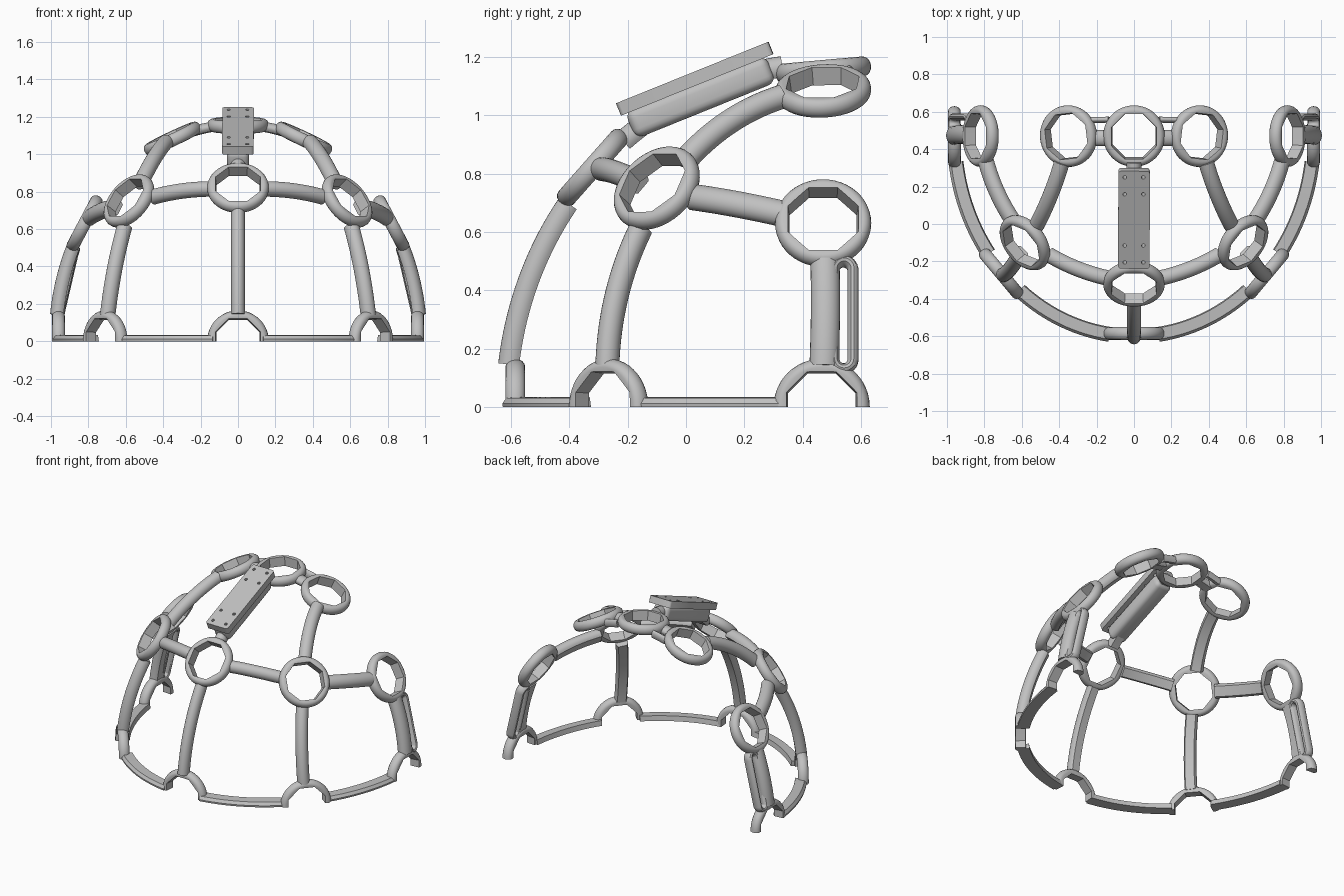
import bpy, bmesh
from math import cos, sin, pi, radians, sqrt
from mathutils import Vector, Matrix

if "Cube" in bpy.data.objects:
    bpy.data.objects.remove(bpy.data.objects["Cube"])

grey = bpy.data.materials.new("light grey plastic")
grey.use_nodes = True
GREY = (0.53, 0.53, 0.53, 1)
grey.diffuse_color = GREY
grey.node_tree.nodes["Principled BSDF"].inputs["Base Color"].default_value = GREY

# Head shell: an ellipsoid that all parts lie on
MID = Vector((0, 0.47, 0))
AXES = Vector((0.97, 1.08, 1.17))


def shell(p):
    """Project a point onto the shell."""
    d = Vector(p) - MID
    u = Vector([d[i] / AXES[i] for i in range(3)]).normalized()
    return MID + u * AXES


def normal(p):
    d = Vector(p) - MID
    return Vector([d[i] / AXES[i] ** 2 for i in range(3)]).normalized()


def finish(name, bm, angle=35):
    bmesh.ops.recalc_face_normals(bm, faces=bm.faces)
    mesh = bpy.data.meshes.new(name)
    bm.to_mesh(mesh)
    bm.free()
    mesh.materials.append(grey)
    ob = bpy.data.objects.new(name, mesh)
    bpy.context.collection.objects.link(ob)
    bpy.ops.object.select_all(action="DESELECT")
    ob.select_set(True)
    bpy.context.view_layer.objects.active = ob
    bpy.ops.object.shade_smooth_by_angle(angle=radians(angle))


def loft(name, loops, closed=False):
    """Skin a list of equal cross-sections."""
    bm = bmesh.new()
    rows = [[bm.verts.new(p) for p in loop] for loop in loops]
    n = len(rows[0])
    pairs = list(zip(rows, rows[1:]))
    if closed:
        pairs.append((rows[-1], rows[0]))
    else:
        bm.faces.new(rows[0])
        bm.faces.new(rows[-1])
    for a, b in pairs:
        for i in range(n):
            j = (i + 1) % n
            bm.faces.new((a[i], a[j], b[j], b[i]))
    finish(name, bm)


def sweep(name, path, profile, closed=False):
    """Sweep a (side, outward) profile along a path on the shell."""
    loops = []
    last = len(path) - 1
    for i, p in enumerate(path):
        before = path[i - 1] if closed or i else p
        after = path[(i + 1) % len(path)] if closed or i < last else p
        t = (after - before).normalized()
        n = normal(p)
        n = (n - t * n.dot(t)).normalized()
        s = t.cross(n)
        loops.append([p + s * u + n * v for u, v in profile])
    loft(name, loops, closed)


def rounded(half_width, height=0.042, floor=0.03):
    """Cross-section rounded outside and flat inside."""
    start = -pi / 6
    arc = [start + (pi - 2 * start) * i / 16 for i in range(17)]
    top = [(half_width * cos(a), height * sin(a)) for a in arc]
    return top + [(-half_width * 0.72, -floor), (half_width * 0.72, -floor)]


def ring(name, centre, n, half=False):
    """Ring with a round rim and an eight-sided opening."""
    c, n = Vector(centre), Vector(n).normalized()
    s = n.cross(Vector((0, 0, 1))).normalized()
    up = s.cross(n)
    rim = [(0.137 + 0.028 * cos(k * pi / 8), 0.034 * sin(k * pi / 8)) for k in range(-4, 5)]
    loops = []
    for i in range(25 if half else 48):
        a = 2 * pi * i / 48
        off = (a + pi / 8) % (pi / 4) - pi / 8
        inner = 0.115 / cos(off)
        section = [(inner, -0.032)] + rim + [(inner + 0.006, 0.032)]
        d = s * cos(a) + up * sin(a)
        loops.append([c + d * r + n * h for r, h in section])
    loft(name, loops, not half)


def arm(name, a, b, half_width=0.04, bend=(0, 0, 0)):
    """Curved strut between two rings, trimmed at their rims."""
    a, b, bend = Vector(a), Vector(b), Vector(bend)
    ts = [i / 60 for i in range(61)]
    path = [shell(a.lerp(b, t) + bend * (4 * t * (1 - t))) for t in ts]
    path = [p for p in path if min((p - a).length, (p - b).length) > 0.137]
    sweep(name, path, rounded(half_width))


def base_band(name, a, b):
    """Flat band on the ground between two arches."""
    a, b = Vector(a), Vector(b)
    cut = 0.135 / (b - a).length
    path = [shell(a.lerp(b, cut + (1 - 2 * cut) * i / 14)) for i in range(15)]
    section = [(-0.05, 0), (0.028, 0), (0.03, 0.012), (0.016, 0.031), (-0.044, 0.034)]
    loops = []
    for p in path:
        n = normal(p)
        loops.append([p + n * u + Vector((0, 0, v)) for u, v in section])
    loft(name, loops)


# Rings and arches on the centre line
crown = Vector((0, 0.47, 1.155))
brow = Vector((0, -0.32, 0.82))
front_foot = Vector((0, -0.585, 0))
ring("crown_ring", crown, (0, -0.09, 1))
ring("brow_ring", brow, normal(brow))
ring("front_arch", front_foot, (0, -1, 0), half=True)
arm("front_arm", front_foot, brow, 0.037)
arm("ridge_arm", brow, crown)

# Mirrored parts; the model's left is +x
for side, sx in (("left", 1), ("right", -1)):
    upper = Vector((0.35 * sx, 0.47, 1.083))
    temple = Vector((0.583 * sx, -0.1, 0.75))
    ear = Vector((0.82 * sx, 0.47, 0.63))
    temple_foot = Vector((0.71 * sx, -0.265, 0))
    ear_foot = Vector((0.96 * sx, 0.465, 0))

    ring(side + "_crown_ring", upper, normal(upper) + Vector((0, -0.05, 0)))
    ring(side + "_temple_ring", temple, normal(temple))
    ring(side + "_ear_ring", ear, normal(ear))
    ring(side + "_temple_arch", temple_foot, normal(temple_foot), half=True)
    ring(side + "_ear_arch", ear_foot, normal(ear_foot), half=True)

    arm(side + "_brow_arm", brow, temple, bend=(0, 0, -0.015))
    arm(side + "_ear_link_arm", temple, ear, 0.046, bend=(0, 0, -0.025))
    arm(side + "_upper_arm", temple, upper, 0.042, bend=(-0.055 * sx, 0, 0))
    arm(side + "_temple_arm", temple_foot, temple, bend=(0, -0.04, 0))
    arm(side + "_ear_arm", ear_foot, ear, 0.05, bend=(0, 0.01, 0))
    base_band(side + "_front_base_band", front_foot, temple_foot)
    base_band(side + "_rear_base_band", temple_foot, ear_foot)

    # Short links beside the crown ring, leaving a small hole between them
    for label, y, w in (("wide", 0.46, 0.042), ("thin", 0.555, 0.016)):
        path = [shell((x * sx, y, 1.12)) - Vector((0, 0, 0.012)) for x in (0.13, 0.18, 0.23)]
        sweep(side + "_" + label + "_crown_link", path, rounded(w, 0.028, 0.022))

    # Strap loop behind the ear arm
    path = []
    for i in range(32):
        a = 2 * pi * i / 32
        z = (0.465 if sin(a) >= 0 else 0.165) + 0.034 * sin(a)
        y = 0.54 + 0.033 * cos(a)
        x = AXES.x * sqrt(1 - (z / AXES.z) ** 2 - ((y - MID.y) / AXES.y) ** 2)
        path.append(Vector((x * sx, y, z)))
    tube = [(0.019 * cos(k * pi / 6), 0.032 * sin(k * pi / 6)) for k in range(12)]
    sweep(side + "_strap_loop", path, tube, closed=True)


# Sloped mount with a drilled plate
def sloped(centre):
    return Matrix.Translation(centre) @ Matrix.Rotation(radians(22), 4, "X")


bm = bmesh.new()
bmesh.ops.create_cube(bm, size=1)
bmesh.ops.scale(bm, vec=(0.12, 0.52, 0.1), verts=bm.verts)
bmesh.ops.bevel(bm, geom=bm.edges[:], offset=0.03, segments=4, affect="EDGES", profile=0.5)
bm.transform(sloped((0, 0.05, 1.062)))
finish("mount_block", bm)

bm = bmesh.new()


def outline(points):
    vs = [bm.verts.new((x, y, -0.023)) for x, y in points]
    for i, v in enumerate(vs):
        bm.edges.new((vs[i - 1], v))


def arc(x, y, r, start, end, steps):
    angles = [start + (end - start) * i / steps for i in range(steps)]
    return [(x + r * cos(a), y + r * sin(a)) for a in angles]


corners = []
for k, (x, y) in enumerate(((1, 1), (-1, 1), (-1, -1), (1, -1))):
    corners += arc(0.067 * x, 0.264 * y, 0.018, k * pi / 2, (k + 1) * pi / 2 + 0.01, 4)
outline(corners)
for x in (-0.05, 0.05):
    for y in (-0.245, -0.148, 0.148, 0.245):
        outline(arc(x, y, 0.01, 0, 2 * pi, 12))
bmesh.ops.triangle_fill(bm, use_beauty=True, use_dissolve=False, edges=bm.edges[:])
top = bmesh.ops.extrude_face_region(bm, geom=bm.faces[:], use_keep_orig=True)["geom"]
raised = [g for g in top if isinstance(g, bmesh.types.BMVert)]
bmesh.ops.translate(bm, vec=(0, 0, 0.046), verts=raised)
bm.transform(sloped((0, 0.03, 1.125)))
finish("mount_plate", bm)
